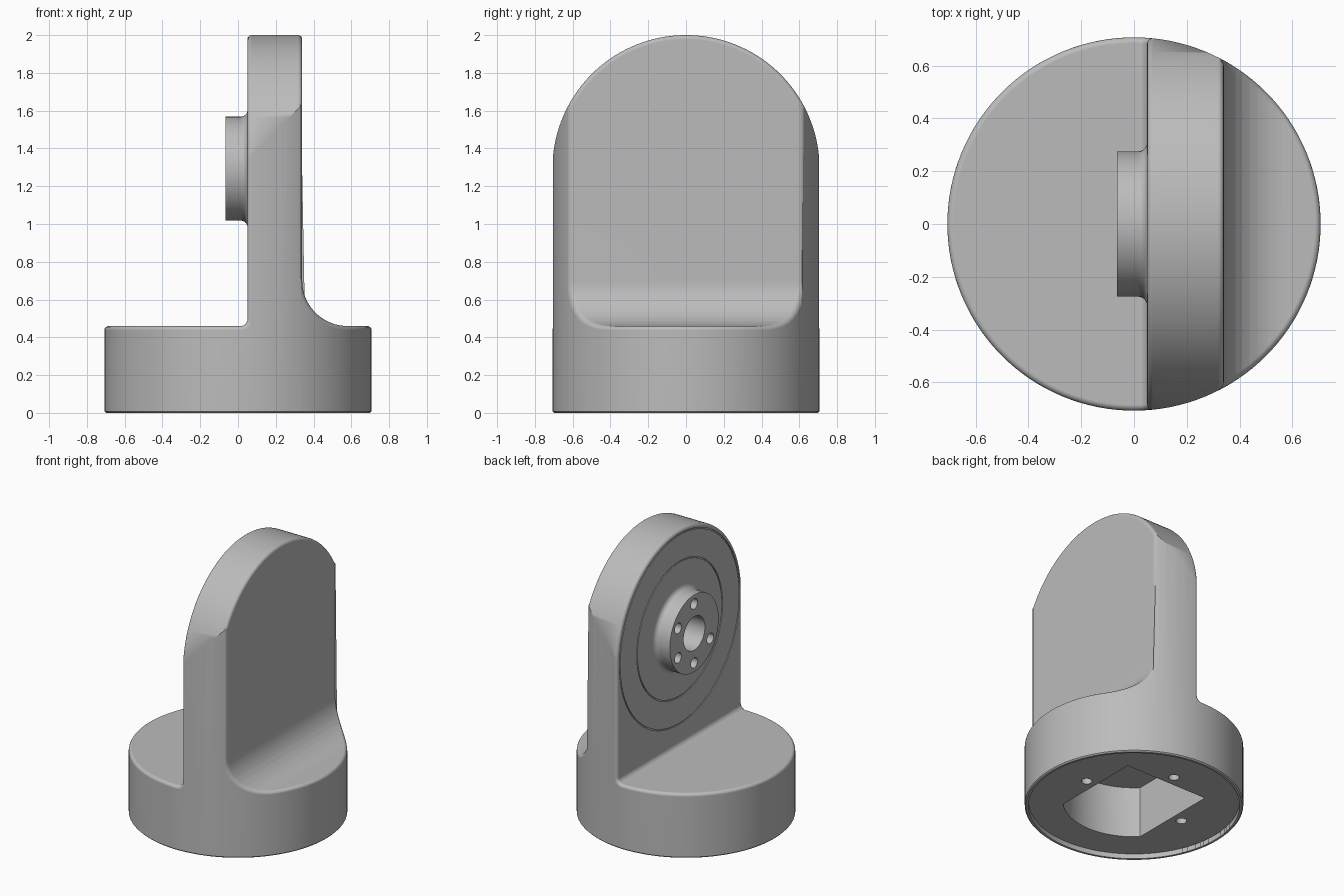
import bpy, bmesh, math
from mathutils import Matrix, Vector

if "Cube" in bpy.data.objects:
    bpy.data.objects.remove(bpy.data.objects["Cube"], do_unlink=True)

R = 0.707          # base radius, also the arch radius
HUB_Z = 2 - R      # height of the hub axis
FACE_X = 0.05      # hub side of the upright
BACK_X = 0.34      # plain side of the upright
DECK_Z = 0.46      # top of the base

grey = bpy.data.materials.new("neutral grey")
grey.use_nodes = True
colour = (0.5, 0.5, 0.5, 1)
grey.diffuse_color = colour
grey.node_tree.nodes["Principled BSDF"].inputs["Base Color"].default_value = colour


def finish(name, bm, helper=True):
    bmesh.ops.remove_doubles(bm, verts=bm.verts, dist=1e-5)
    bmesh.ops.recalc_face_normals(bm, faces=bm.faces)
    mesh = bpy.data.meshes.new(name)
    bm.to_mesh(mesh)
    bm.free()
    mesh.materials.append(grey)
    ob = bpy.data.objects.new(name, mesh)
    bpy.context.collection.objects.link(ob)
    ob.hide_render = helper
    return ob


def extrude(name, points, direction):
    """Closed outline of 3D points swept along a direction."""
    bm = bmesh.new()
    face = bm.faces.new([bm.verts.new(p) for p in points])
    out = bmesh.ops.extrude_face_region(bm, geom=[face])["geom"]
    bmesh.ops.translate(bm, vec=direction,
                        verts=[g for g in out if isinstance(g, bmesh.types.BMVert)])
    return finish(name, bm)


def lathe(name, profile, matrix=Matrix(), steps=128, closed=False):
    """Turn (radius, height) points about z; a closed profile makes a ring."""
    bm = bmesh.new()
    verts = [bm.verts.new((r, 0, z)) for r, z in profile]
    pairs = list(zip(verts, verts[1:] + verts[:1])) if closed else list(zip(verts, verts[1:]))
    edges = [bm.edges.new(p) for p in pairs]
    bmesh.ops.spin(bm, geom=verts + edges, cent=(0, 0, 0), axis=(0, 0, 1),
                   angle=math.tau, steps=steps, use_merge=True)
    bmesh.ops.transform(bm, matrix=matrix, verts=bm.verts)
    return finish(name, bm)


def rod(name, radius, low, high, matrix=Matrix(), steps=32):
    return lathe(name, [(0, low), (radius, low), (radius, high), (0, high)], matrix, steps)


def arc(cx, cy, r, start, end, n):
    return [(cx + r * math.cos(math.radians(start + (end - start) * i / n)),
             cy + r * math.sin(math.radians(start + (end - start) * i / n)))
            for i in range(n + 1)]


helpers = []


def boolean(ob, other, operation):
    mod = ob.modifiers.new(other.name, "BOOLEAN")
    mod.object, mod.operation, mod.solver = other, operation, "EXACT"
    helpers.append(other)


# Side outline of base and upright, with both fillets
small, large = 0.035, 0.24
outline = [(-1, -0.2), (-1, DECK_Z)]
outline += arc(FACE_X - small, DECK_Z + small, small, -90, 0, 6)
outline += [(FACE_X, 2.2), (BACK_X, 2.2)]
outline += arc(BACK_X + large, DECK_Z + large, large, 180, 270, 20)
outline += [(1, DECK_Z), (1, -0.2)]
body = extrude("bracket_body", [(x, -1, z) for x, z in outline], (0, 2, 0))

# Trim to a round plan with a slightly chamfered foot
plan = lathe("round_plan", [(0, 0), (R - 0.008, 0), (R, 0.008), (R, 2.3), (0, 2.3)])
boolean(body, plan, "INTERSECT")

# Trim the upright to a round top
arch = [(1, -0.3), (1, 1.1), (R, 1.1)] + arc(0, HUB_Z, R, 0, 180, 96) + [(-R, 1.1), (-1, 1.1), (-1, -0.3)]
boolean(body, extrude("arch_outline", [(-1.2, y, z) for y, z in arch], (2.4, 0, 0)), "INTERSECT")

# Soft rounded edges
bevel = body.modifiers.new("soft_edges", "BEVEL")
bevel.width, bevel.segments = 0.022, 4
bevel.limit_method, bevel.angle_limit = "ANGLE", math.radians(52)
bevel.use_clamp_overlap = False

# Hub with a flared root; local +z points out of the upright face
hub = Matrix.Translation((FACE_X, 0, HUB_Z)) @ Matrix.Rotation(-math.pi / 2, 4, "Y")
flare = arc(0.31, 0.035, 0.035, 270, 180, 6)
boss = lathe("hub_boss", [(0, -0.05), (0.31, -0.05)] + flare + [(0.275, 0.115), (0, 0.115)], hub, 96)
boolean(body, boss, "UNION")

# Hub bore and its ring of bolt holes
boolean(body, rod("hub_bore", 0.12, -0.05, 0.3, hub, 48), "DIFFERENCE")
for i in range(6):
    a = math.radians(60 * i)
    place = hub @ Matrix.Translation((0.21 * math.cos(a), 0.21 * math.sin(a), 0))
    boolean(body, rod("bolt_hole", 0.037, 0.0, 0.3, place, 24), "DIFFERENCE")

# Fine grooves around the hub
for radius in (0.48, 0.675):
    ring = [(radius - 0.004, -0.006), (radius + 0.004, -0.006),
            (radius + 0.004, 0.01), (radius - 0.004, 0.01)]
    boolean(body, lathe("face_groove", ring, hub, closed=True), "DIFFERENCE")

# Underside: shallow recess, deep pocket with one curved side, screw holes
boolean(body, rod("underside_recess", 0.683, -0.1, 0.035, steps=128), "DIFFERENCE")
half = 0.325
pocket = [(half, half), (-half, half)] + arc(0, 0, half * math.sqrt(2), 225, 315, 32)
boolean(body, extrude("motor_pocket", [(x, y, -0.1) for x, y in pocket], (0, 0, 0.5)), "DIFFERENCE")
for x, y in ((0.4, 0), (0, 0.4), (-0.4, 0)):
    boolean(body, rod("screw_hole", 0.035, -0.1, 0.2, Matrix.Translation((x, y, 0)), 24), "DIFFERENCE")

# Bake the shape, drop the helpers and shade
mesh = bpy.data.meshes.new_from_object(body.evaluated_get(bpy.context.evaluated_depsgraph_get()))
body.modifiers.clear()
body.data = mesh
body.hide_render = False
for ob in helpers:
    bpy.data.objects.remove(ob, do_unlink=True)
mesh.materials.clear()
mesh.materials.append(grey)
bpy.ops.object.select_all(action="DESELECT")
body.select_set(True)
bpy.context.view_layer.objects.active = body
bpy.ops.object.shade_smooth_by_angle(angle=math.radians(32))
body.modifiers.new("even_shading", "WEIGHTED_NORMAL").keep_sharp = True
